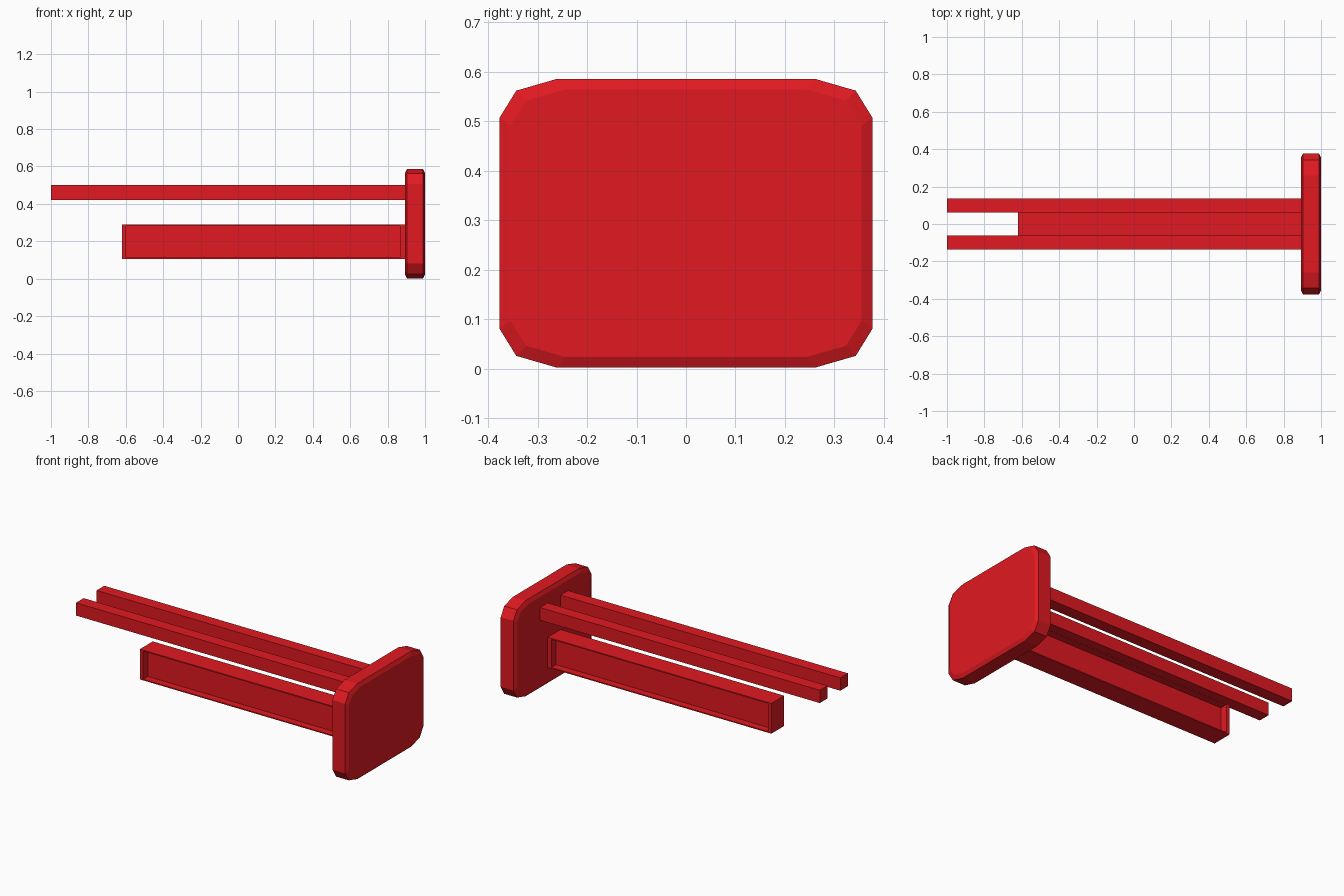
import bpy, bmesh

if "Cube" in bpy.data.objects:
    bpy.data.objects.remove(bpy.data.objects["Cube"])

red = bpy.data.materials.new("red")
red.diffuse_color = (0.75, 0.01, 0.015, 1)
red.use_nodes = True
red.node_tree.nodes["Principled BSDF"].inputs["Base Color"].default_value = red.diffuse_color


def finish(bm, name):
    bmesh.ops.recalc_face_normals(bm, faces=bm.faces[:])
    mesh = bpy.data.meshes.new(name)
    bm.to_mesh(mesh)
    bm.free()
    mesh.materials.append(red)
    obj = bpy.data.objects.new(name, mesh)
    bpy.context.collection.objects.link(obj)
    return obj


def box(lo, hi):
    bm = bmesh.new()
    bmesh.ops.create_cube(bm, size=1)
    for v in bm.verts:
        v.co = [lo[i] if v.co[i] < 0 else hi[i] for i in range(3)]
    return bm


# End plate: clipped-corner outline with a chamfered rim
CZ = 0.294
quarter = [(0.377, 0.213), (0.343, 0.268), (0.26, 0.292)]
outline = (quarter + [(-y, z) for y, z in reversed(quarter)]
           + [(-y, -z) for y, z in quarter]
           + [(y, -z) for y, z in reversed(quarter)])
bm = bmesh.new()
rings = []
for x, inset in ((0.892, 0.022), (0.903, 0), (0.989, 0), (1.0, 0.022)):
    sy, sz = 1 - inset / 0.377, 1 - inset / 0.292
    rings.append([bm.verts.new((x, y * sy, CZ + z * sz)) for y, z in outline])
n = len(outline)
for a, b in zip(rings, rings[1:]):
    for i in range(n):
        j = (i + 1) % n
        bm.faces.new((a[i], a[j], b[j], b[i]))
bm.faces.new(rings[0])
bm.faces.new(rings[-1])
finish(bm, "end_plate")

# Two upper rails
for side, name in ((1, "rail_back"), (-1, "rail_front")):
    y0, y1 = sorted((side * 0.062, side * 0.136))
    finish(box((-1.0, y0, 0.422), (0.895, y1, 0.5)), name)

# Lower beam with a long recess in each side
bm = box((-0.62, -0.062, 0.105), (0.895, 0.062, 0.29))
bm.normal_update()
sides = [f for f in bm.faces if abs(f.normal.y) > 0.9]
bmesh.ops.inset_individual(bm, faces=sides, thickness=0.01)
for f in sides:
    s = 1 if f.calc_center_median().y > 0 else -1
    for v in f.verts:
        v.co.x = -0.598 if v.co.x < 0 else 0.867
    ext = bmesh.ops.extrude_discrete_faces(bm, faces=[f])["faces"][0]
    for v in ext.verts:
        v.co.y = s * 0.017
finish(bm, "lower_beam")
